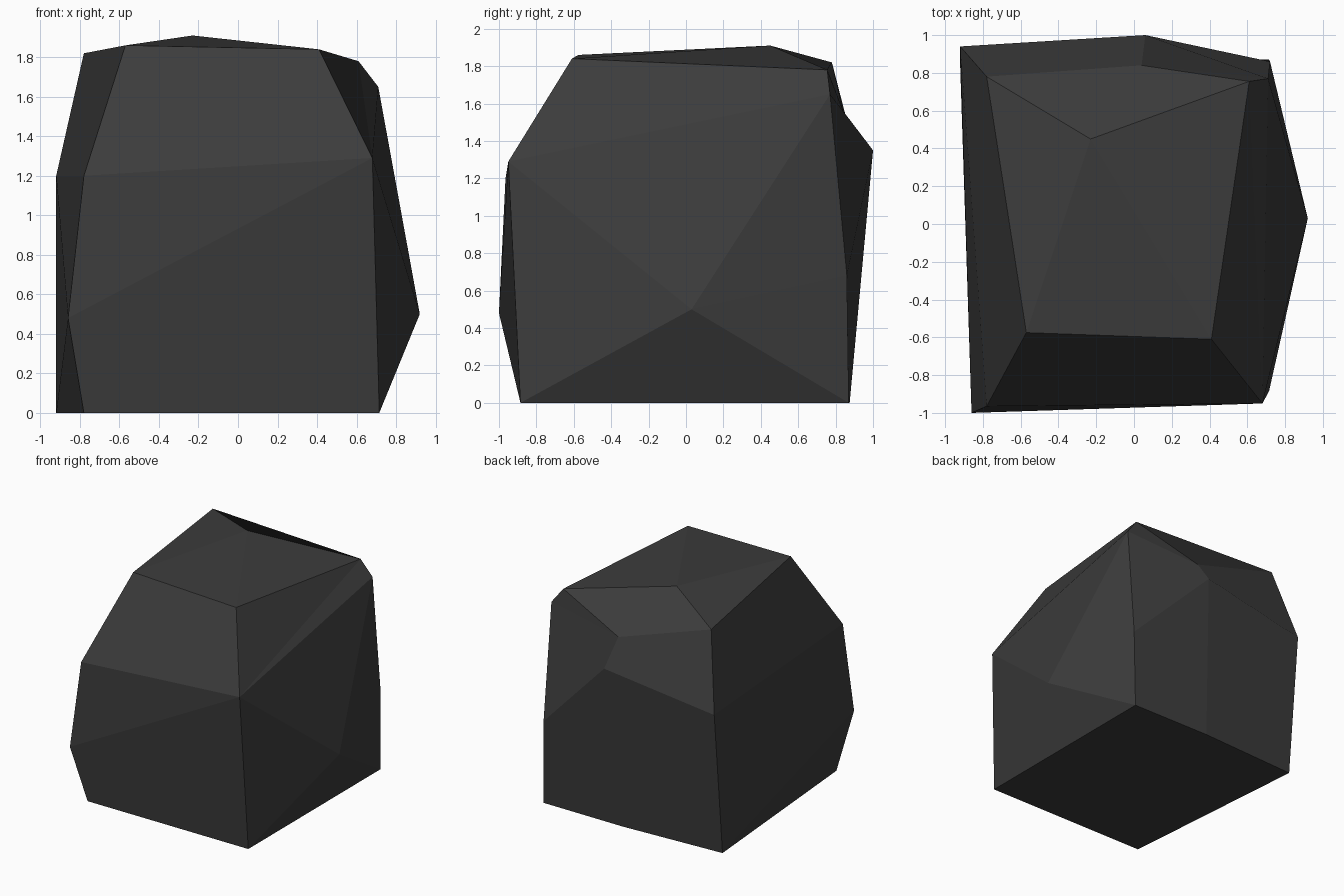
import bpy, bmesh

if "Cube" in bpy.data.objects:
    bpy.data.objects.remove(bpy.data.objects["Cube"])

# One dark stone colour
stone = bpy.data.materials.new("dark_stone")
stone.diffuse_color = (0.045, 0.045, 0.045, 1)
stone.use_nodes = True
stone.node_tree.nodes["Principled BSDF"].inputs["Base Color"].default_value = stone.diffuse_color

# Corner points of the chipped boulder
corners = {
    # crown
    "A": (-0.23, 0.45, 1.91), "B": (-0.57, -0.575, 1.86), "C": (0.41, -0.61, 1.84),
    "D": (-0.78, 0.78, 1.82), "E": (0.61, 0.755, 1.78), "F": (0.71, 0.77, 1.65),
    # back ridge
    "G": (0.04, 0.84, 1.56), "H": (0.06, 1.0, 1.35),
    # waist
    "I": (0.72, 0.86, 0.68), "K": (0.92, 0.03, 0.5), "L": (0.68, -0.95, 1.29),
    "O": (-0.92, 0.94, 1.2), "P": (-0.78, -0.965, 1.2), "Q": (-0.86, -1.0, 0.48),
    # base
    "J": (0.715, 0.87, 0), "M": (-0.02, 0.875, 0), "N": (-0.92, 0.83, 0),
    "R": (-0.78, -0.88, 0), "S": (0.715, -0.885, 0),
}

# Facets, each named by its corners
facets = (
    "ABC ACE ADB DGEA EGF "        # crown
    "BPLC PQL QRSL "               # front
    "CLE LFE LKF LSK SJK JIK KIF "  # right
    "GDOH FGHI HONM IHMJ "         # back
    "DBPO OPQ OQN NQR "            # left
    "SRNMJ"                        # underside
).split()

bm = bmesh.new()
v = {name: bm.verts.new(co) for name, co in corners.items()}
for f in facets:
    bm.faces.new([v[c] for c in f])
bmesh.ops.recalc_face_normals(bm, faces=bm.faces[:])

mesh = bpy.data.meshes.new("boulder")
bm.to_mesh(mesh)
bm.free()
mesh.materials.append(stone)
boulder = bpy.data.objects.new("boulder", mesh)
bpy.context.collection.objects.link(boulder)
